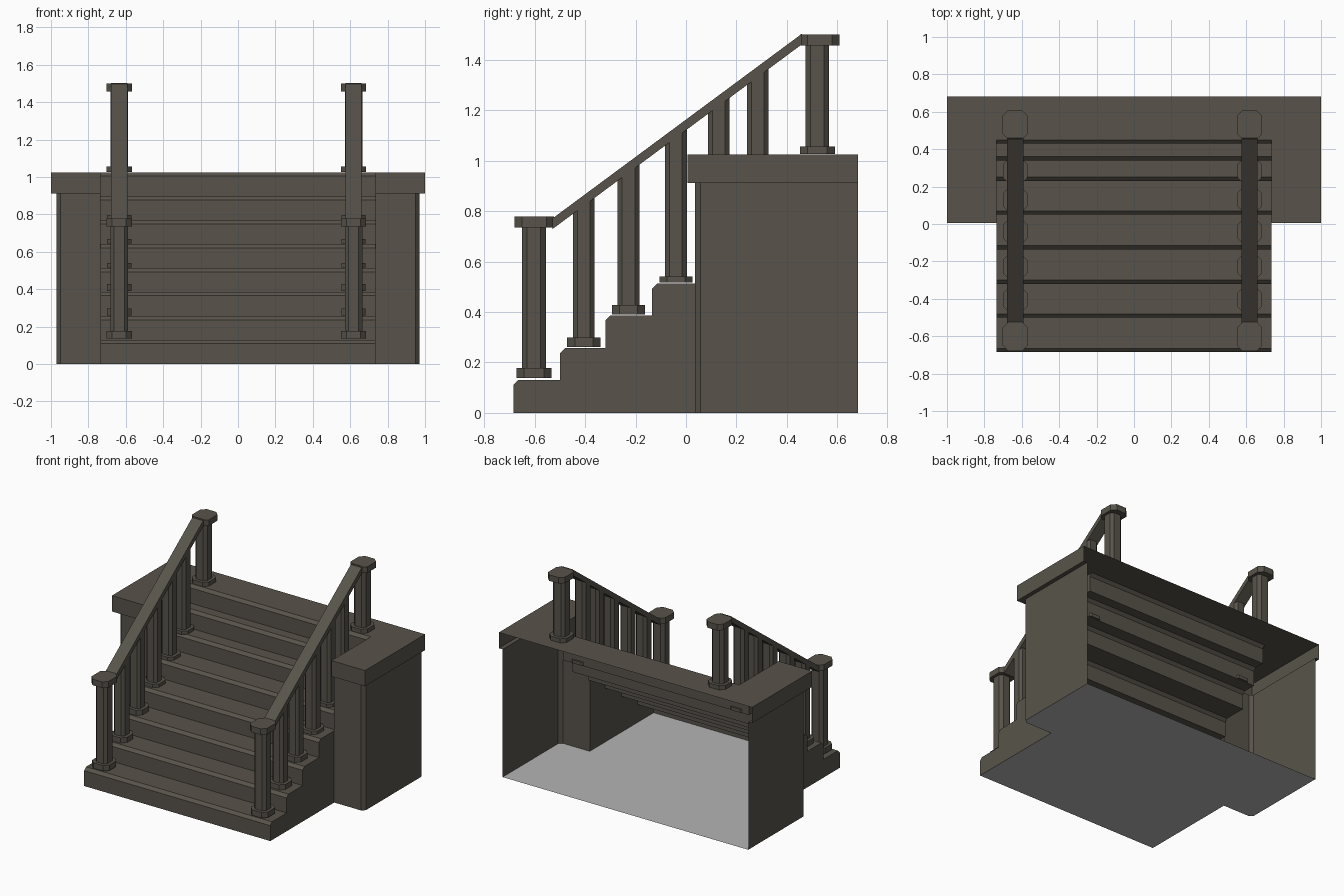
import bpy, bmesh

if "Cube" in bpy.data.objects:
    bpy.data.objects.remove(bpy.data.objects["Cube"])

def material(name, col):
    m = bpy.data.materials.new(name)
    m.diffuse_color = (*col, 1)
    m.use_nodes = True
    m.node_tree.nodes["Principled BSDF"].inputs["Base Color"].default_value = m.diffuse_color
    return m

STONE = material("dark_brown_stone", (0.098, 0.088, 0.070))
GREY = material("floor_grey", (0.46, 0.46, 0.46))

def make(name, faces, mat=STONE):
    """Build one flat-shaded object from a list of polygons."""
    bm = bmesh.new()
    for f in faces:
        bm.faces.new([bm.verts.new(p) for p in f])
    bmesh.ops.remove_doubles(bm, verts=bm.verts, dist=0.0005)
    bmesh.ops.recalc_face_normals(bm, faces=bm.faces)
    me = bpy.data.meshes.new(name)
    bm.to_mesh(me)
    bm.free()
    me.materials.append(mat)
    ob = bpy.data.objects.new(name, me)
    bpy.context.collection.objects.link(ob)
    return ob

# Main measurements
SX, WX, LX = 0.735, 0.97, 1.0          # half widths: steps, body, landing
BACK, WALL, LIP = 0.683, 0.036, 0.005  # depths: back, body front, landing front
TOP, UNDER, C = 1.025, 0.912, 0.02     # landing top, lip underside, chamfer
fronts = [-0.685, -0.50, -0.32, -0.135, 0.05, 0.23, 0.34, 0.43]
heights = [0.13, 0.257, 0.386, 0.513, 0.641, 0.768, 0.896, TOP]

# Stair profile with chamfered noses, as (y, z)
profile = []
z0 = 0
for y, z in zip(fronts, heights):
    profile += [(y, z0), (y, z - C), (y + C, z)]
    z0 = z
low = [p for p in profile if p[0] < WALL]
high = [p for p in profile if p[0] > WALL]

# Steps: one folded sheet, open underneath
make("steps", [[(-SX, *a), (SX, *a), (SX, *b), (-SX, *b)]
               for a, b in zip(profile, profile[1:])])

for s, side in ((-1, "left"), (1, "right")):
    # Closed side of the lower steps
    make(side + "_stair_side",
         [[(s * SX, *p) for p in low + [(WALL, heights[3]), (WALL, 0)]]])
    # Inner wall between the upper steps and the landing
    make(side + "_inner_wall",
         [[(s * SX, *p) for p in [(WALL, heights[3])] + high +
           [(LIP, TOP), (LIP, UNDER), (WALL, UNDER)]]])
    # Body wall with chamfered front corner
    path = [(SX, WALL), (WX - 0.022, WALL), (WX, WALL + 0.022), (WX, BACK)]
    make(side + "_body_wall",
         [[(s * a[0], a[1], 0), (s * b[0], b[1], 0),
           (s * b[0], b[1], UNDER), (s * a[0], a[1], UNDER)]
          for a, b in zip(path, path[1:])])
    # Landing lip: outer band and narrow underside
    rim = [(SX, LIP), (LX, LIP), (LX, BACK)]
    band = [[(s * a[0], a[1], UNDER), (s * b[0], b[1], UNDER),
             (s * b[0], b[1], TOP), (s * a[0], a[1], TOP)]
            for a, b in zip(rim, rim[1:])]
    band.append([(s * x, y, UNDER) for x, y in rim + path[::-1]])
    make(side + "_landing_lip", band)

# Landing top, U shaped around the steps
notch = fronts[-1] + C
make("landing_top", [[(x, y, TOP) for x, y in (
    (-LX, LIP), (-SX, LIP), (-SX, notch), (SX, notch),
    (SX, LIP), (LX, LIP), (LX, BACK), (-LX, BACK))]])

# Floor plate
make("floor", [[(x, y, 0) for x, y in (
    (-SX, fronts[0]), (SX, fronts[0]), (SX, WALL), (WX - 0.022, WALL),
    (WX, WALL + 0.022), (WX, BACK), (-WX, BACK), (-WX, WALL + 0.022),
    (-WX + 0.022, WALL), (-SX, WALL))]], GREY)

def rail_z(y):
    """Height of the hand rail's top at depth y."""
    return 0.778 + (y + 0.52) * (1.5 - 0.778) / 0.975

def octagon(cx, cy, w, d, c):
    """Rectangle with cut corners."""
    a, b = w / 2, d / 2
    pts = [(a - c, -b), (a, -b + c), (a, b - c), (a - c, b),
           (-a + c, b), (-a, b - c), (-a, -b + c), (-a + c, -b)]
    return [(cx + x, cy + y) for x, y in pts]

def prism(ring, zb, top):
    """Faces of an upright prism; top is a function of y."""
    lo = [(x, y, zb) for x, y in ring]
    hi = [(x, y, top(y)) for x, y in ring]
    n = len(ring)
    return [lo, hi] + [[lo[i], lo[(i + 1) % n], hi[(i + 1) % n], hi[i]]
                       for i in range(n)]

for cx, side in ((-0.635, "left"), (0.618, "right")):
    # Newel posts with base and cap: (y, base z, top z, cap y)
    for tag, y, zb, zt, cy in (("front", -0.603, 0.138, 0.778, -0.602),
                               ("back", 0.521, 1.026, 1.50, 0.53)):
        n = side + "_" + tag + "_newel"
        make(n + "_post", prism(octagon(cx, y, 0.094, 0.094, 0.02), zb, lambda v: zt - 0.03))
        make(n + "_base", prism(octagon(cx, y, 0.135, 0.138, 0.03), zb,
                                lambda v: zb + (0.04 if zb < 0.5 else 0.03)))
        make(n + "_cap", prism(octagon(cx, cy, 0.135, 0.156, 0.03), zt - 0.043, lambda v: zt))
    # Balusters with bases, tops cut to the rail slope
    for i, y in enumerate((-0.405, -0.228, -0.04, 0.13, 0.284)):
        zb = heights[i + 1] + 0.004
        # the top pair's shafts and bases stand on the upper steps
        n = "%s_baluster_%d" % (side, i + 1)
        make(n, prism(octagon(cx, y, 0.086, 0.086, 0.018), zb, lambda v: rail_z(v) - 0.035))
        make(n + "_base", prism(octagon(cx, y, 0.13, 0.132, 0.03), zb,
                                lambda v: zb + (0.037 if i < 2 else 0.024)))
    # Sloping hand rail
    h, t = 0.043, 0.042
    ya, yb = -0.53, 0.46
    sec = [(ya, rail_z(ya) - t), (yb, rail_z(yb) - t), (yb, rail_z(yb)), (ya, rail_z(ya))]
    L = [(cx - h, *p) for p in sec]
    R = [(cx + h, *p) for p in sec]
    make(side + "_hand_rail", [L, R] + [[L[k], L[(k + 1) % 4], R[(k + 1) % 4], R[k]]
                                        for k in range(4)])
